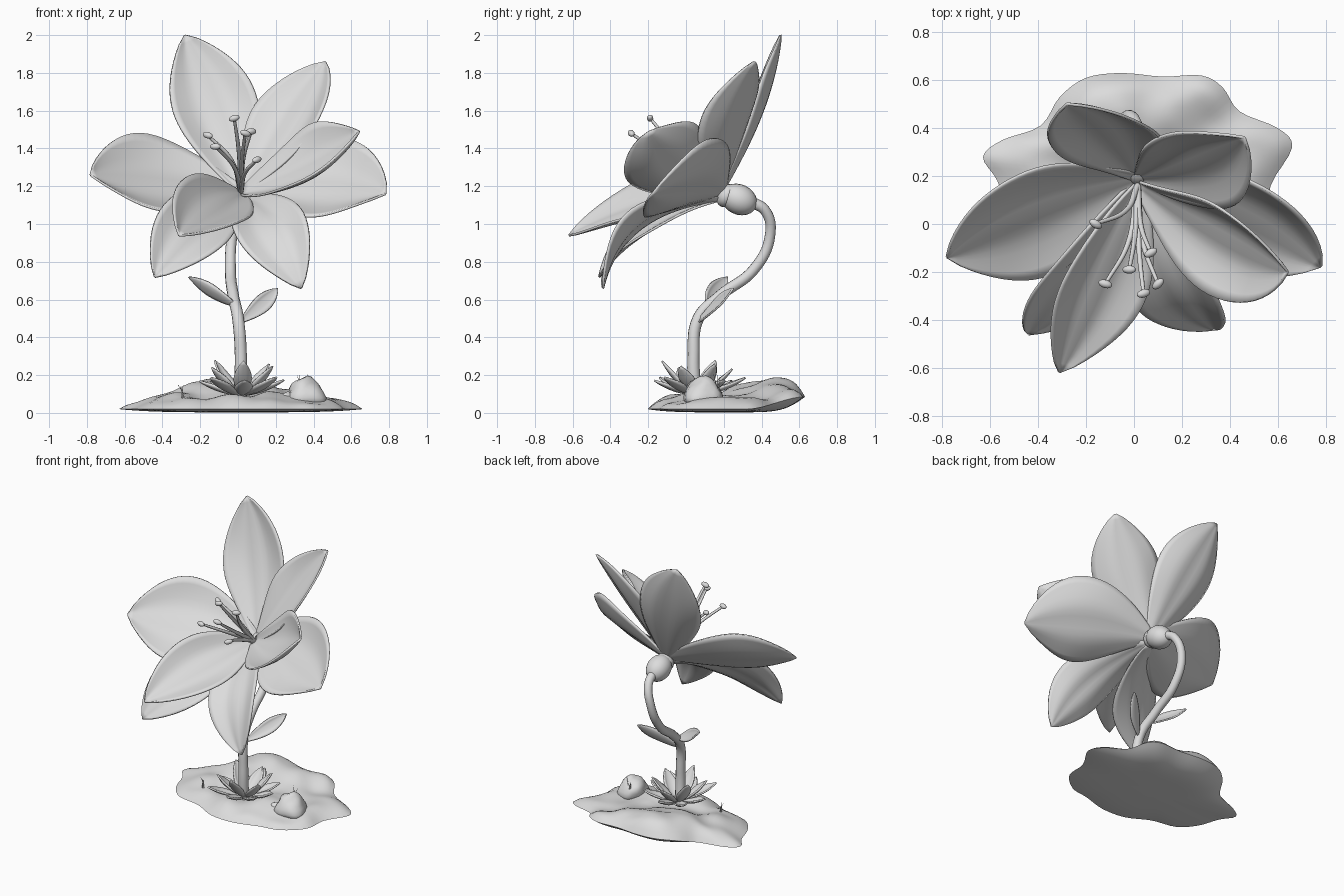
import bpy, bmesh, math, random
from mathutils import Vector, noise

if "Cube" in bpy.data.objects:
    bpy.data.objects.remove(bpy.data.objects["Cube"])

random.seed(4)
clay = bpy.data.materials.new("light grey")
clay.diffuse_color = (0.72, 0.72, 0.72, 1)
clay.use_nodes = True
clay.node_tree.nodes["Principled BSDF"].inputs["Base Color"].default_value = clay.diffuse_color
AXIS = Vector((0, -0.85, 0.5))


def select_only(ob):
    bpy.ops.object.select_all(action='DESELECT')
    ob.select_set(True)
    bpy.context.view_layer.objects.active = ob


def finish(ob, angle=60):
    select_only(ob)
    bpy.ops.object.shade_smooth_by_angle(angle=math.radians(angle))
    return ob


def add_mesh(name, bm, angle=60):
    bmesh.ops.recalc_face_normals(bm, faces=bm.faces)
    me = bpy.data.meshes.new(name)
    bm.to_mesh(me)
    bm.free()
    me.materials.append(clay)
    ob = bpy.data.objects.new(name, me)
    bpy.context.collection.objects.link(ob)
    return finish(ob, angle)


def blade(name, base, mid, tip, side, width, cup=0.35, thick=0.012,
          nu=24, nv=14, facing=AXIS, ripple=0.007):
    """Cupped petal or leaf along a curved spine running base - mid - tip."""
    base, mid, tip, side = map(Vector, (base, mid, tip, side))
    ctrl = 2 * mid - (base + tip) / 2
    flip = 1 if (tip - base).cross(side).dot(facing) > 0 else -1
    bm = bmesh.new()
    rows = []
    for i in range(nu + 1):
        t = i / nu
        p = base * (1 - t) ** 2 + ctrl * 2 * t * (1 - t) + tip * t * t
        tan = ((ctrl - base) * (1 - t) + (tip - ctrl) * t).normalized()
        s = (side - tan * side.dot(tan)).normalized()
        n = tan.cross(s) * flip
        f = max(math.sin(math.pi * t ** 1.2), 0) ** 0.8 + 0.12 * (1 - t) + 0.015
        hw = width / 2 * f
        row = []
        for j in range(nv + 1):
            v = 2 * j / nv - 1
            lift = cup * hw * (v * v - 0.4)
            # raised midrib with a soft groove on either side
            lift += ripple * f * math.cos(v * 7) * (1 - abs(v))
            lift += ripple * f * math.sin(t * 9 + v * 2) * abs(v) ** 2
            row.append(bm.verts.new(p + s * hw * v + n * lift))
        rows.append(row)
    for a, b in zip(rows, rows[1:]):
        for j in range(nv):
            bm.faces.new((a[j], a[j + 1], b[j + 1], b[j]))
    ob = add_mesh(name, bm)
    sol = ob.modifiers.new("thickness", 'SOLIDIFY')
    sol.thickness = thick
    sol.offset = 0
    return ob


def tube(name, pts, radii, res=4):
    cu = bpy.data.curves.new(name, 'CURVE')
    cu.dimensions = '3D'
    cu.bevel_depth = 1
    cu.bevel_resolution = res
    cu.use_fill_caps = True
    cu.resolution_u = 8
    sp = cu.splines.new('BEZIER')
    sp.bezier_points.add(len(pts) - 1)
    for bp, p, r in zip(sp.bezier_points, pts, radii):
        bp.co, bp.radius = p, r
        bp.handle_left_type = bp.handle_right_type = 'AUTO'
    cu.materials.append(clay)
    ob = bpy.data.objects.new(name, cu)
    bpy.context.collection.objects.link(ob)
    select_only(ob)
    bpy.ops.object.convert(target='MESH')
    return finish(bpy.context.view_layer.objects.active)


def ellipsoid(name, loc, scale, direction):
    bm = bmesh.new()
    bmesh.ops.create_uvsphere(bm, u_segments=20, v_segments=12, radius=1)
    rot = Vector(direction).to_track_quat('Z', 'Y')
    for v in bm.verts:
        v.co = Vector(loc) + rot @ (v.co * Vector(scale))
    return add_mesh(name, bm)


# Petals: base, middle, tip, sideways direction, width, cup
B = (0.02, 0.19, 1.17)
petals = {
    "upper_left": (B, (-0.11, 0.37, 1.58), (-0.28, 0.50, 2.00), (0.85, 0.15, 0.25), 0.42, 0.30),
    "upper_right": (B, (0.25, 0.24, 1.52), (0.46, 0.36, 1.86), (0.66, -0.6, -0.25), 0.41, 0.35),
    "left": (B, (-0.40, 0.04, 1.23), (-0.78, -0.14, 1.26), (0, 0.77, 0.64), 0.56, 0.28),
    "right_inner": ((0.02, 0.16, 1.17), (0.35, -0.07, 1.31), (0.64, -0.20, 1.49), (0, 0.82, 0.57), 0.44, 0.45),
    "right_outer": (B, (0.42, 0.03, 1.21), (0.78, -0.18, 1.16), (0.08, 0.70, 0.68), 0.54, 0.30),
    "front_left": ((0.02, 0.16, 1.16), (-0.12, -0.21, 1.11), (-0.31, -0.62, 0.94), (0.73, -0.38, -0.56), 0.38, 0.35),
    "lower_left": ((0.01, 0.17, 1.13), (-0.21, -0.21, 1.01), (-0.44, -0.46, 0.72), (0.7, -0.1, -0.45), 0.36, 0.25),
    "lower_right": ((0.03, 0.17, 1.13), (0.16, -0.26, 1.0), (0.335, -0.44, 0.66), (0.85, 0.05, 0.3), 0.35, 0.28),
}
for label, (b, m, t, s, w, c) in petals.items():
    blade("petal_" + label, b, m, t, s, w, c)

# Swollen base behind the flower
ellipsoid("flower_base", (0.02, 0.28, 1.13), (0.08, 0.08, 0.10), (0, -0.85, 0.4))
ellipsoid("flower_throat", (0.02, 0.215, 1.15), (0.065, 0.065, 0.05), (0, -0.85, 0.5))

# Stamens with small crosswise anthers
tips = [(-0.16, 0.00, 1.47), (-0.12, -0.25, 1.41), (-0.02, -0.19, 1.56),
        (0.04, -0.29, 1.48), (0.07, -0.12, 1.49), (0.10, -0.25, 1.34)]
for i, tip in enumerate(tips):
    root, tip = Vector((0.015, 0.16, 1.17)), Vector(tip)
    mid = root.lerp(tip, 0.55) + Vector((0.25 * (0.01 - tip.x), -0.02, 0.01))
    tube(f"stamen_{i}", [root, mid, tip], [0.014, 0.011, 0.008], 2)
    ellipsoid(f"anther_{i}", tip, (0.017, 0.017, 0.029), (1, 0.3 * (i - 2), 0.3 * (i % 3 - 1)))

# Curved stem
stem = [(0.01, 0.05, 0.07), (0.015, 0.04, 0.30), (0.0, 0.065, 0.50), (-0.025, 0.18, 0.62),
        (-0.04, 0.36, 0.76), (-0.03, 0.445, 0.94), (0.005, 0.42, 1.07), (0.02, 0.34, 1.12)]
tube("stem", stem, [0.036, 0.032, 0.031, 0.030, 0.029, 0.028, 0.028, 0.030])

# Two leaves on the stem
UP = Vector((0, -0.4, 1))
blade("stem_leaf_left", (-0.01, 0.11, 0.57), (-0.13, 0.15, 0.635), (-0.26, 0.22, 0.72),
      (-0.1, -0.5, 0.65), 0.09, 0.25, 0.01, 14, 6, UP, 0.002)
blade("stem_leaf_right", (0.01, 0.06, 0.48), (0.12, 0.16, 0.57), (0.21, 0.25, 0.66),
      (-0.5, 0.1, 0.6), 0.085, 0.3, 0.01, 14, 6, UP, 0.002)

# Rosette of pointed leaves at the foot, two tiers
for tier, (count, reach, rise) in enumerate([(8, 0.25, 0.09), (6, 0.19, 0.17)]):
    for i in range(count):
        a = 2 * math.pi * (i + 0.45 * tier) / count + random.uniform(-0.12, 0.12)
        d = Vector((math.cos(a), math.sin(a), 0))
        c = Vector((0.02, 0.06, 0.095))
        r = reach * random.uniform(0.88, 1.06)
        z = Vector((0, 0, rise * random.uniform(0.75, 1.1)))
        blade(f"foot_leaf_{tier}_{i}", c + d * 0.02, c + d * r * 0.55 + z * 0.4, c + d * r + z,
              (-d.y, d.x, 0), 0.085, 0.4, 0.01, 12, 6, Vector((0, 0, 1)), 0.002)

# Uneven ground slab, its outline read around the centre
outline = [(0.66, 0.32), (0.60, 0.40), (0.44, 0.47), (0.37, 0.57), (0.28, 0.62), (0.12, 0.615),
           (-0.05, 0.63), (-0.20, 0.61), (-0.31, 0.53), (-0.39, 0.41), (-0.55, 0.35), (-0.63, 0.28),
           (-0.57, 0.18), (-0.52, 0.04), (-0.42, -0.07), (-0.24, -0.11), (-0.08, -0.19),
           (0.10, -0.20), (0.28, -0.15), (0.42, -0.12), (0.55, 0.0), (0.57, 0.16)]
N, K, RINGS = len(outline), 4, 16
rim = []
for i in range(N):
    p0, p1, p2, p3 = (Vector(outline[(i + k) % N]) for k in (-1, 0, 1, 2))
    for k in range(K):
        t = k / K
        rim.append(0.5 * (2 * p1 + (p2 - p0) * t + (2 * p0 - 5 * p1 + 4 * p2 - p3) * t * t
                          + (3 * p1 - p0 - 3 * p2 + p3) * t ** 3))


def ground_height(p, r, top):
    k = min(max((p.y - 0.32) / 0.31, 0), 1)
    edge = 0.02 + 0.065 * k * k * (3 - 2 * k)
    if not top:
        return 0.003 + (edge - 0.003) * r ** 4
    mound = 0.09 * math.exp(-((p.x + 0.12) ** 2 / 0.06 + (p.y - 0.44) ** 2 / 0.035))
    bump = 0.04 * noise.noise(Vector((p.x * 6, p.y * 6, 1.7)))
    return edge + (0.068 + mound + bump) * (1 - r ** 7)


bm = bmesh.new()
center = Vector((0.02, 0.2))
rim_loop = [bm.verts.new((p.x, p.y, ground_height(p, 1, True))) for p in rim]
for top in (True, False):
    outer = rim_loop
    for j in range(RINGS - 1, 0, -1):
        r = (j / RINGS) ** 0.8
        loop = []
        for p in rim:
            q = center.lerp(p, r)
            loop.append(bm.verts.new((q.x, q.y, ground_height(q, r, top))))
        for i in range(len(rim)):
            n = (i + 1) % len(rim)
            bm.faces.new((outer[i], outer[n], loop[n], loop[i]))
        outer = loop
    c = bm.verts.new((center.x, center.y, ground_height(center, 0, top)))
    for i in range(len(rim)):
        bm.faces.new((outer[i], outer[(i + 1) % len(rim)], c))
add_mesh("ground", bm, 80)


# Rocks, wide at the foot and narrow on top
def rock(name, loc, scale, seed):
    bm = bmesh.new()
    bmesh.ops.create_icosphere(bm, subdivisions=3, radius=1)
    for v in bm.verts:
        k = 1 + 0.25 * noise.noise(v.co * 1.3 + Vector((seed, 0, 0)))
        taper = 1 - 0.3 * v.co.z
        v.co = Vector(loc) + Vector((v.co.x * taper, v.co.y * taper, v.co.z)) * Vector(scale) * k
    add_mesh(name, bm)


rock("rock_right", (0.36, 0.09, 0.105), (0.10, 0.10, 0.09), 3.0)
rock("pebble", (0.26, 0.06, 0.08), (0.04, 0.04, 0.03), 7.0)

# Thin grass tufts
for g, (x, y, z, h) in enumerate([(-0.29, 0.02, 0.07, 0.10), (0.33, 0.17, 0.08, 0.15)]):
    for i in range(3):
        lean = Vector((random.uniform(-0.04, 0.04), random.uniform(-0.04, 0.04), h * random.uniform(0.7, 1)))
        p = Vector((x + 0.008 * (i - 1), y, z))
        tube(f"grass_{g}_{i}", [p, p + lean * 0.5 + Vector((0, 0, 0.012)), p + lean],
             [0.003, 0.002, 0.001], 1)
